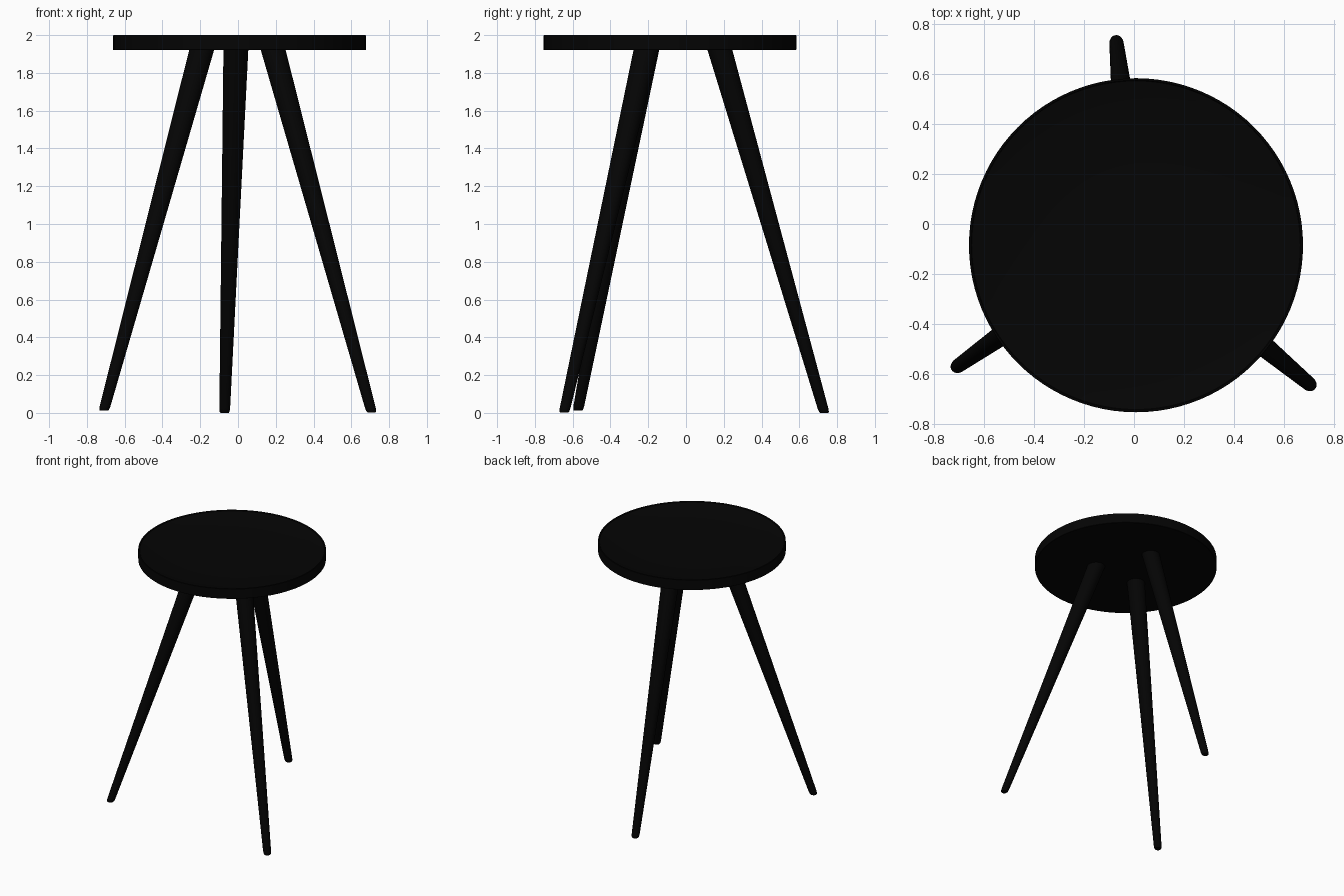
import bpy, math
from mathutils import Vector

if "Cube" in bpy.data.objects:
    bpy.data.objects.remove(bpy.data.objects["Cube"])

black = bpy.data.materials.new("matte black")
black.diffuse_color = (0.0013, 0.0013, 0.0013, 1)
black.use_nodes = True
black.node_tree.nodes["Principled BSDF"].inputs["Base Color"].default_value = black.diffuse_color


def lathe(name, rings, n):
    """Closed solid from (centre, radius) rings, all lying level."""
    verts, faces = [], []
    for c, r in rings:
        for i in range(n):
            a = 2 * math.pi * i / n
            verts.append((c[0] + r * math.cos(a), c[1] + r * math.sin(a), c[2]))
    for k in range(len(rings) - 1):
        for i in range(n):
            j = (i + 1) % n
            faces.append((k * n + i, k * n + j, (k + 1) * n + j, (k + 1) * n + i))
    faces.append(tuple(reversed(range(n))))
    faces.append(tuple(range((len(rings) - 1) * n, len(rings) * n)))
    me = bpy.data.meshes.new(name)
    me.from_pydata(verts, [], faces)
    me.materials.append(black)
    ob = bpy.data.objects.new(name, me)
    bpy.context.collection.objects.link(ob)
    bpy.ops.object.select_all(action='DESELECT')
    ob.select_set(True)
    bpy.context.view_layer.objects.active = ob
    bpy.ops.object.shade_smooth_by_angle(angle=math.radians(35))
    return ob


# Round seat with a thin lip around a hollowed dish
SX, SY, R = 0.008, -0.085, 0.669
DISH = 0.04
profile = [(R - 0.002, 1.921), (R, 1.923), (R, 1.998), (R - 0.002, 2.0), (R - 0.008, 2.0)]
for k in range(16):
    t = 1 - k / 16
    profile.append(((R - 0.011) * t, 1.994 - DISH * (1 - t ** 4)))
lathe("seat", [((SX, SY, z), r) for r, z in profile], 96)

# Tapered splayed legs: foot centre, top centre
legs = {
    "front_left_leg": ((-0.710, -0.572, 0.012), (-0.190, -0.206, 1.93)),
    "front_right_leg": ((0.707, -0.645, 0.003), (0.184, -0.210, 1.93)),
    "back_leg": ((-0.071, 0.732, 0.0), (-0.011, 0.177, 1.93)),
}
for name, (foot, top) in legs.items():
    a, b = Vector(foot), Vector(top)
    lathe(name, [(a, 0.022), (a.lerp(b, 0.003), 0.026),
                 (a.lerp(b, 0.012), 0.0285), (b, 0.066)], 32)
